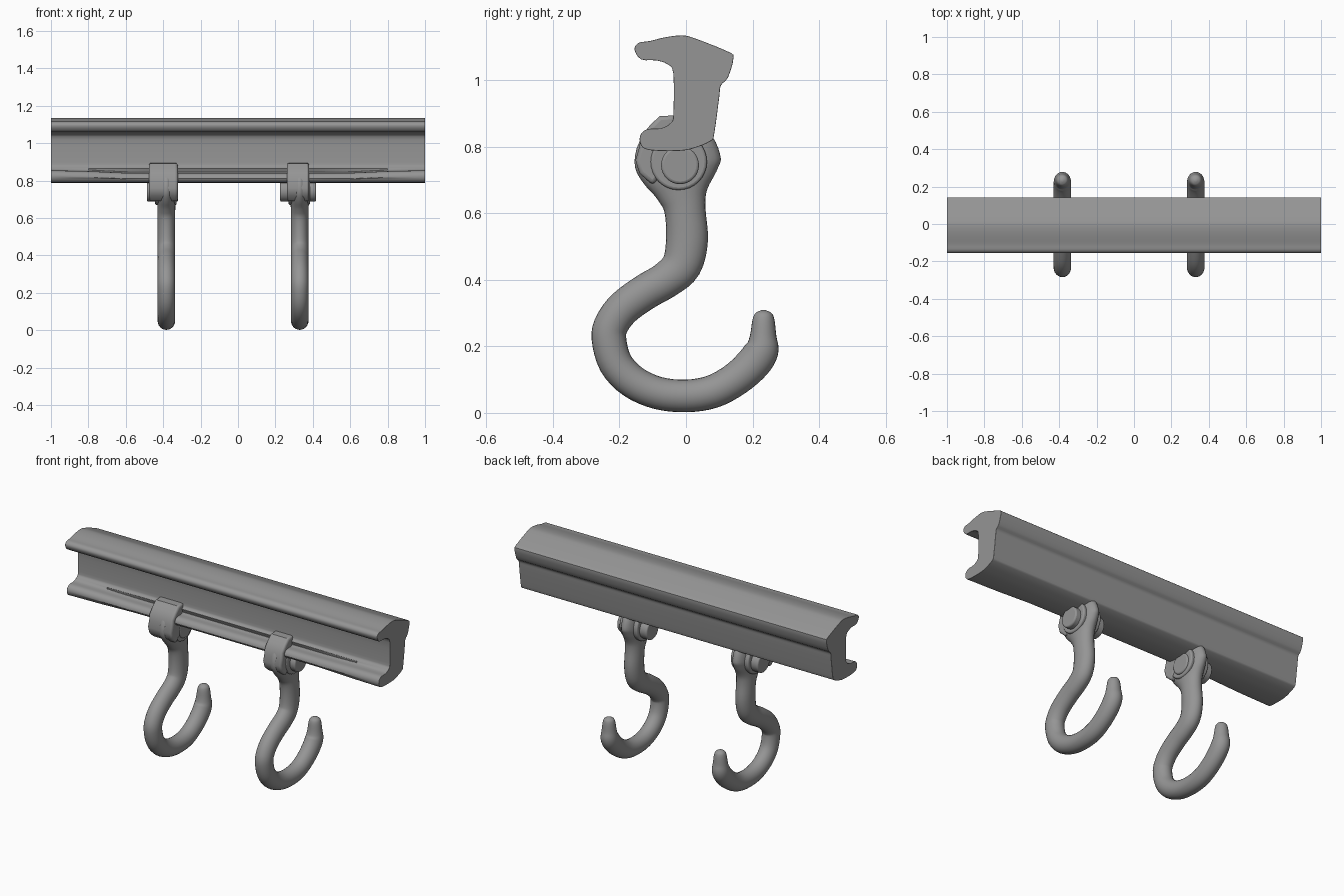
import bpy, bmesh, math
from mathutils import Vector

if "Cube" in bpy.data.objects:
    bpy.data.objects.remove(bpy.data.objects["Cube"], do_unlink=True)

steel = bpy.data.materials.new("grey steel")
steel.use_nodes = True
colour = (0.3, 0.3, 0.3, 1)
steel.diffuse_color = colour
steel.node_tree.nodes["Principled BSDF"].inputs["Base Color"].default_value = colour


def loft(name, rings, bevel=0, angle=40):
    """Skin a list of closed rings and cap both ends."""
    bm = bmesh.new()
    loops = [[bm.verts.new(p) for p in ring] for ring in rings]
    n = len(loops[0])
    for a, b in zip(loops, loops[1:]):
        for i in range(n):
            j = (i + 1) % n
            bm.faces.new((a[i], a[j], b[j], b[i]))
    bm.faces.new(loops[0])
    bm.faces.new(loops[-1])
    bmesh.ops.recalc_face_normals(bm, faces=bm.faces)
    mesh = bpy.data.meshes.new(name)
    bm.to_mesh(mesh)
    bm.free()
    mesh.materials.append(steel)
    obj = bpy.data.objects.new(name, mesh)
    bpy.context.collection.objects.link(obj)
    bpy.ops.object.select_all(action="DESELECT")
    bpy.context.view_layer.objects.active = obj
    obj.select_set(True)
    if bevel:
        mod = obj.modifiers.new("soft edges", "BEVEL")
        mod.width = bevel
        mod.segments = 3
        mod.limit_method = "ANGLE"
        mod.angle_limit = math.radians(50)
    bpy.ops.object.shade_smooth_by_angle(angle=math.radians(angle))
    return obj


def smooth_path(points, steps, closed=False):
    """Catmull-Rom interpolation through points of any dimension."""
    pts = [Vector(p) for p in points]
    n = len(pts)
    out = []
    for i in range(n if closed else n - 1):
        if closed:
            a, b, c, d = (pts[(i + k) % n] for k in (-1, 0, 1, 2))
        else:
            a, b, c, d = (pts[min(max(i + k, 0), n - 1)] for k in (-1, 0, 1, 2))
        for s in range(steps):
            t = s / steps
            out.append(0.5 * (2 * b + (c - a) * t + (2 * a - 5 * b + 4 * c - d) * t ** 2
                              + (3 * b - a - 3 * c + d) * t ** 3))
    if not closed:
        out.append(pts[-1])
    return out


# Rail: extruded section whose lower lip is slimmer between the ends
section = [(-.155, 1.093), (-.142, 1.113), (-.11, 1.118), (-.06, 1.13), (-.01, 1.135),
           (.03, 1.125), (.125, 1.087), (.143, 1.068), (.126, 1.008), (.105, .985),
           (.1, .95), (.085, .84), (.075, .818), (.03, .798), (-.02, .788), (-.108, .79),
           (-.135, .805), (-.138, .833), (-.118, .853), (-.075, .856), (-.045, .873),
           (-.038, .9), (-.038, 1.02), (-.055, 1.048), (-.09, 1.06), (-.135, 1.063)]
outline = smooth_path(section, 3, closed=True)


def rail_ring(x, slim):
    ring = []
    for y, z in outline:
        if y < -.06 and z < .87:
            y += .02 * slim
            if z > .82:
                z -= .015 * slim
        ring.append((x, y, z))
    return ring


stations = [(-1, 0), (-.8, .3), (-.6, .9), (-.4, 1), (.4, 1), (.6, .9), (.8, .3), (1, 0)]
loft("rail", [rail_ring(x, s) for x, s in stations], bevel=.006)

# Hook: y, z, half width in the bending plane, half thickness
hook_path = [(-.025, .87, .04, .03), (-.025, .83, .105, .045), (-.025, .76, .13, .05),
             (-.02, .71, .112, .05), (-.012, .66, .078, .048), (-.003, .61, .062, .047),
             (.003, .52, .063, .047), (-.013, .445, .06, .047), (-.06, .4, .055, .047),
             (-.12, .365, .054, .047), (-.185, .318, .053, .047), (-.222, .27, .052, .047),
             (-.232, .225, .052, .047), (-.212, .15, .051, .047), (-.16, .094, .05, .047),
             (-.085, .06, .049, .047), (0, .051, .049, .047), (.08, .064, .05, .047),
             (.15, .102, .051, .047), (.203, .15, .053, .047), (.228, .19, .051, .046),
             (.232, .23, .04, .04), (.233, .28, .033, .033), (.233, .3, .024, .024),
             (.233, .309, .006, .006)]


def hook(name, cx):
    path = smooth_path(hook_path, 4)
    rings = []
    for i, (y, z, w, r) in enumerate(path):
        a, b = path[max(i - 1, 0)], path[min(i + 1, len(path) - 1)]
        tangent = Vector((b[0] - a[0], b[1] - a[1])).normalized()
        ring = []
        for k in range(24):
            t = math.tau * k / 24
            side = w * math.cos(t)
            ring.append((cx + r * math.sin(t), y - tangent.y * side, z + tangent.x * side))
        rings.append(ring)
    loft(name, rings, angle=60)


def disc(name, x0, x1, radius, y, z):
    rings = [[(x, y + radius * math.cos(math.tau * k / 32), z + radius * math.sin(math.tau * k / 32))
              for k in range(32)] for x in (x0, x1)]
    loft(name, rings, bevel=.008)


# Strap that grips the rail lip and folds down over the hook eye
strap_section = [(-.03, .895), (-.08, .892), (-.108, .865), (-.137, .83), (-.14, .8),
                 (-.152, .76), (-.14, .72), (-.1, .685), (-.07, .72), (-.05, .8)]


def strap(name, x0, x1):
    loft(name, [[(x, y, z) for y, z in strap_section] for x in (x0, x1)], bevel=.012)


# label, hook centre, strap extents, bolt extents
for label, cx, s0, s1, b0, b1 in (("right", -.383, -.476, -.322, -.487, -.32),
                                  ("left", .33, .262, .38, .225, .417)):
    hook(label + "_hook", cx)
    strap(label + "_strap", s0, s1)
    disc(label + "_bolt", b0, b1, .057, -.018, .745)
    disc(label + "_eye_washer", cx - .06, cx + .055, .085, -.022, .755)
